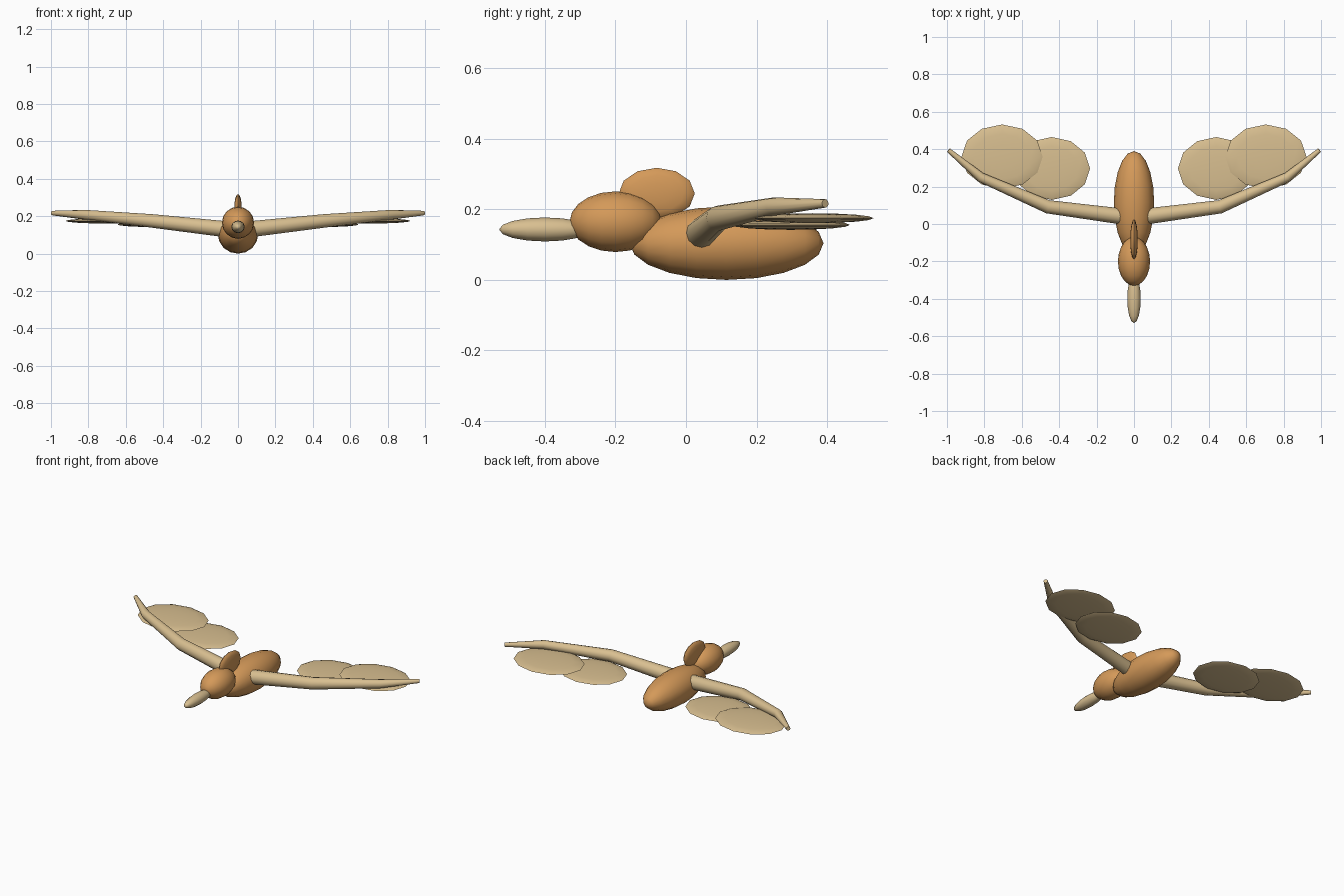
import bpy, bmesh, math
from mathutils import Vector, Matrix

if "Cube" in bpy.data.objects:
    bpy.data.objects.remove(bpy.data.objects["Cube"])


def material(name, rgb):
    m = bpy.data.materials.new(name)
    m.diffuse_color = (*rgb, 1)
    m.use_nodes = True
    m.node_tree.nodes["Principled BSDF"].inputs["Base Color"].default_value = m.diffuse_color
    return m


ORANGE = material("warm orange", (0.66, 0.32, 0.10))
TAN = material("pale tan", (0.69, 0.52, 0.28))


def finish(name, bm, mat):
    bmesh.ops.recalc_face_normals(bm, faces=bm.faces)
    me = bpy.data.meshes.new(name)
    bm.to_mesh(me)
    bm.free()
    me.materials.append(mat)
    ob = bpy.data.objects.new(name, me)
    bpy.context.collection.objects.link(ob)
    bpy.ops.object.select_all(action='DESELECT')
    ob.select_set(True)
    bpy.context.view_layer.objects.active = ob
    bpy.ops.object.shade_smooth_by_angle(angle=math.radians(60))
    return ob


def ellipsoid(name, centre, radii, mat, segments=16, rings=10, axis=None, tilt=0):
    bm = bmesh.new()
    bmesh.ops.create_uvsphere(bm, u_segments=segments, v_segments=rings, radius=1)
    if axis:  # turn the poles onto another axis
        bm.transform(Matrix.Rotation(math.pi / 2, 4, axis))
    bm.transform(Matrix.Translation(centre) @ Matrix.Rotation(tilt, 4, 'X')
                 @ Matrix.Diagonal((*radii, 1)))
    return finish(name, bm, mat)


def tapered_tube(name, path, mat, sides=12):
    """Sweep a circle along points given as (x, y, z, radius)."""
    bm = bmesh.new()
    pts = [Vector(p[:3]) for p in path]
    loops = []
    for i, p in enumerate(pts):
        d = (pts[min(i + 1, len(pts) - 1)] - pts[max(i - 1, 0)]).normalized()
        side = d.cross(Vector((0, 0, 1))).normalized()
        up = side.cross(d)
        loops.append([bm.verts.new(p + path[i][3] * (math.cos(a) * side + math.sin(a) * up))
                      for a in (2 * math.pi * k / sides for k in range(sides))])
    for a, b in zip(loops, loops[1:]):
        for k in range(sides):
            n = (k + 1) % sides
            bm.faces.new((a[k], a[n], b[n], b[k]))
    bm.faces.new(loops[0])
    bm.faces.new(loops[-1])
    return finish(name, bm, mat)


# Body, head and crest
ellipsoid("body", (0, 0.115, 0.104), (0.108, 0.275, 0.104), ORANGE, axis='X')
ellipsoid("head", (0, -0.20, 0.165), (0.086, 0.13, 0.086), ORANGE, axis='X')
ellipsoid("crest", (0, -0.083, 0.245), (0.02, 0.108, 0.073), ORANGE, 12, 8, axis='Y')

# Beak
ellipsoid("beak", (0, -0.40, 0.143), (0.036, 0.13, 0.034), TAN, 12, 8, axis='X')

# Wings: arm bone plus two flat membrane lobes on each side
for s, side in ((1, "left"), (-1, "right")):
    tapered_tube(side + "_wing_arm",
                 [(s * 0.06, 0.04, 0.13, 0.043), (s * 0.46, 0.092, 0.175, 0.036),
                  (s * 0.82, 0.25, 0.208, 0.026), (s * 0.992, 0.395, 0.217, 0.012)], TAN)
    ellipsoid(side + "_outer_membrane", (s * 0.705, 0.36, 0.175),
              (0.217, 0.172, 0.014), TAN, 12, 8)
    ellipsoid(side + "_inner_membrane", (s * 0.44, 0.297, 0.156),
              (0.205, 0.168, 0.014), TAN, 12, 8)
